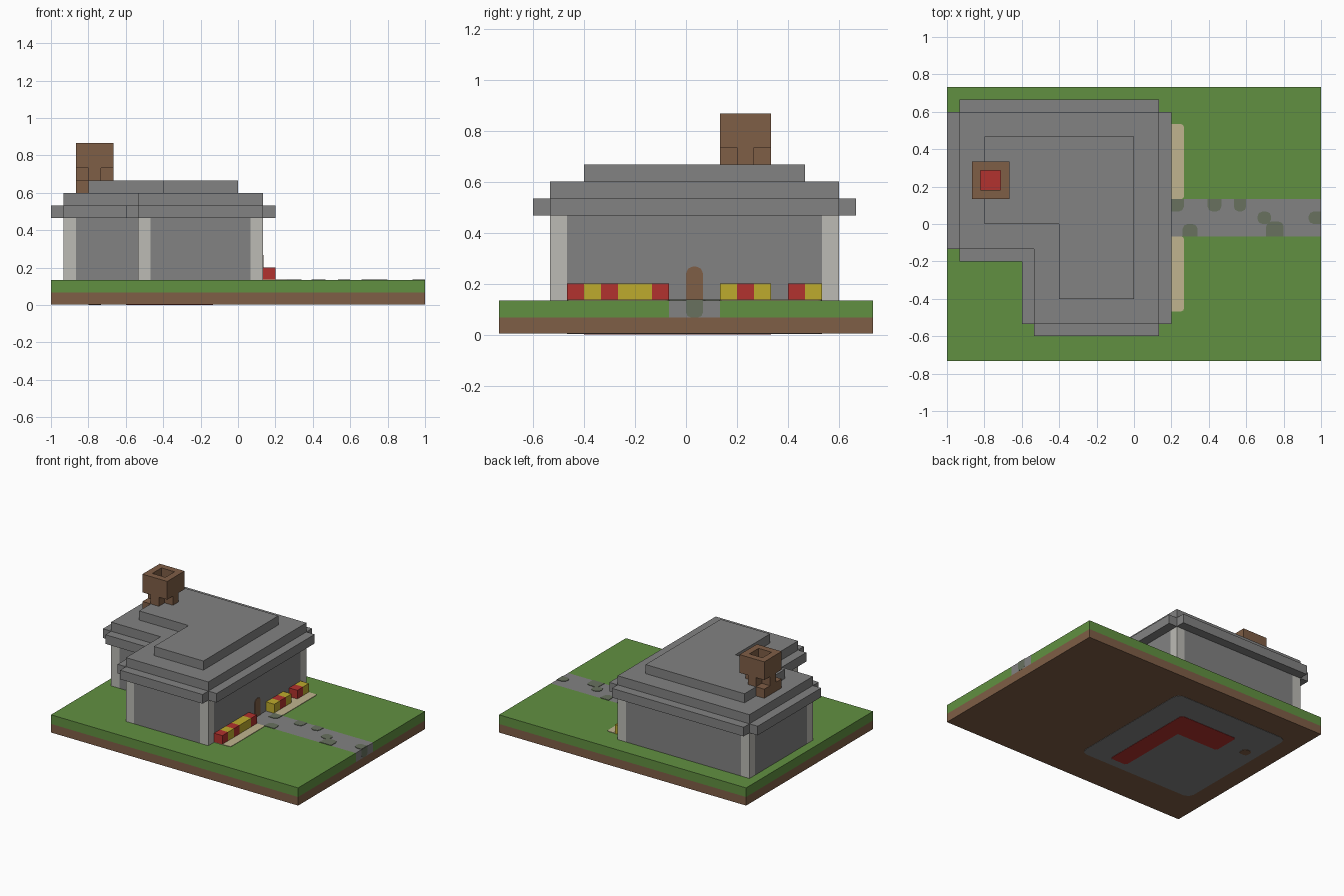
import bpy
import bmesh
from mathutils import Matrix, Vector

if "Cube" in bpy.data.objects:
    bpy.data.objects.remove(bpy.data.objects["Cube"])

U = 1 / 15    # one block
THIN = 0.05   # painted plate thickness, in blocks


def material(name, r, g, b):
    lin = [((c / 255 + 0.055) / 1.055) ** 2.4 for c in (r, g, b)]
    m = bpy.data.materials.new(name)
    m.use_nodes = True
    color = (*lin, 1)
    m.diffuse_color = color
    bsdf = next(n for n in m.node_tree.nodes if n.type == "BSDF_PRINCIPLED")
    bsdf.inputs["Base Color"].default_value = color
    return m


STONE = material("stone grey", 130, 130, 130)
PILLAR = material("pale stone", 188, 187, 181)
GRASS = material("grass green", 97, 144, 65)
EARTH = material("earth brown", 127, 94, 70)
RED = material("flower red", 178, 50, 46)
YELLOW = material("flower yellow", 190, 171, 45)
SOIL = material("sandy soil", 192, 180, 143)
MOSS = material("mossy stone", 104, 113, 95)


def finish(name, bm, *mats):
    bmesh.ops.recalc_face_normals(bm, faces=bm.faces)
    bmesh.ops.scale(bm, vec=(U, U, U), verts=bm.verts)
    me = bpy.data.meshes.new(name)
    bm.to_mesh(me)
    bm.free()
    for m in mats:
        me.materials.append(m)
    ob = bpy.data.objects.new(name, me)
    bpy.context.collection.objects.link(ob)
    return ob


def add_box(bm, x, y, z):
    size = Vector((x[1] - x[0], y[1] - y[0], z[1] - z[0]))
    mid = Vector((sum(x), sum(y), sum(z))) / 2
    bmesh.ops.create_cube(bm, size=1, matrix=Matrix.Translation(mid) @ Matrix.Diagonal((*size, 1)))


def boxes(name, mat, *ranges):
    bm = bmesh.new()
    for r in ranges:
        add_box(bm, *r)
    return finish(name, bm, mat)


def prism(name, mat, pts, z0, z1, turn=None):
    bm = bmesh.new()
    face = bm.faces.new([bm.verts.new((p[0], p[1], z0)) for p in pts])
    top = bmesh.ops.extrude_face_region(bm, geom=[face])["geom"]
    bmesh.ops.translate(bm, vec=(0, 0, z1 - z0), verts=[v for v in top if isinstance(v, bmesh.types.BMVert)])
    if turn:
        bmesh.ops.transform(bm, matrix=turn, verts=bm.verts)
    return finish(name, bm, mat)


def l_shape(x0, x1, y0, y1, xn, yn, cut=0):
    """L outline with the front-left corner missing; cut steps out each convex corner."""
    pts = []
    # corner position, direction towards the previous and the next corner
    for x, y, sx, sy, along_x in ((xn, y0, 1, 1, False), (x1, y0, -1, 1, True),
                                  (x1, y1, -1, -1, False), (x0, y1, 1, -1, True),
                                  (x0, yn, 1, 1, False)):
        if cut:
            a, b = (x + sx * cut, y), (x, y + sy * cut)
            first, last = (a, b) if along_x else (b, a)
            pts += [first, (x + sx * cut, y + sy * cut), last]
        else:
            pts.append((x, y))
    return pts + [(xn, yn)]


def rounded(x0, x1, y0, y1, r, square=""):
    """Rectangle with chamfer-rounded corners, except beside the sides named in square."""
    pts = []
    for x, y, sx, sy, sides in ((x0, y0, 1, 1, "lb"), (x1, y0, -1, 1, "br"),
                                (x1, y1, -1, -1, "rt"), (x0, y1, 1, -1, "tl")):
        if set(sides) & set(square):
            pts.append((x, y))
            continue
        arc = [(x, y + sy * r), (x + sx * r * .3, y + sy * r * .3), (x + sx * r, y)]
        pts += arc if sx == sy else arc[::-1]
    return pts


# Ground: earth, grass, path
boxes("earth_slab", EARTH, ((-15, 15), (-11, 11), (.06, 1)))
boxes("grass_layer", GRASS, ((-15, 15), (-11, -1), (1, 2)),
      ((-15, 15), (2, 11), (1, 2)), ((-15, 2), (-1, 2), (1, 2)))
boxes("stone_path", STONE, ((2, 15), (-1, 2), (1, 2)))

# Mossy patches on the path
patches = [(3, 4, 1, 2, "lt"), (3.9, 5.1, -1, 0, "b"), (5.9, 7, 1, 2, "t"),
           (8, 9, 1, 2, "t"), (9.9, 11, 0, 1, ""), (10.6, 12, -1, .2, "b"),
           (14, 15, 0, 1, "r")]
for x0, x1, y0, y1, sq in patches:
    prism("path_moss", MOSS, rounded(x0, x1, y0, y1, .4, sq), 2, 2 + THIN)

# Upright plates: outline is (y, z), pushed along x
UPRIGHT = Matrix(((0, 0, 1, 0), (1, 0, 0, 0), (0, 1, 0, 0), (0, 0, 0, 1)))
prism("path_edge_moss", MOSS, rounded(0, 1, 1, 2, .3, "t"), 14.96, 15, UPRIGHT).location.x = .001
prism("door", EARTH, rounded(0, 1, 2, 4, .4, "b"), 2, 2 + THIN, UPRIGHT)

# Underside: house floor, rug and hearth
prism("floor_underside", STONE, rounded(-13, 1, -7, 8, .7), .03, .06)
prism("rug_underside", RED, l_shape(-9, -2, -6, 5, -4, 2, .15), 0, .03)
prism("hearth_underside", EARTH, rounded(-12, -11, 3, 4, .3), 0, .03)

# House: walls, corner pillars, stepped roof
prism("walls", STONE, l_shape(-14, 2, -8, 9, -8, -2, 1), 2, 7)
for x, y in ((-14, 8), (-14, -2), (-8, -8), (1, -8), (1, 8)):
    boxes("corner_pillar", PILLAR, ((x, x + 1), (y, y + 1), (2, 7)))
prism("roof_eave", STONE, l_shape(-15, 3, -9, 10, -9, -3, 1), 7, 8)
prism("roof_middle", STONE, l_shape(-14, 2, -8, 9, -8, -2), 8, 9)
prism("roof_top", STONE, l_shape(-12, 0, -6, 7, -6, 0), 9, 10)

# Chimney: foot, cross-shaped neck, hollow cap with embers
boxes("chimney_foot", EARTH, ((-13, -12), (2, 5), (9, 10)))
boxes("chimney_neck", EARTH, ((-13, -10), (3, 4), (10, 11)), ((-12, -11), (2, 5), (10, 11)))
bm = bmesh.new()
add_box(bm, (-13, -10), (2, 5), (11, 13))
top = max(bm.faces, key=lambda f: f.calc_center_median().z)
bmesh.ops.inset_region(bm, faces=[top], thickness=1)
hole = bmesh.ops.extrude_face_region(bm, geom=[top])["geom"]
bmesh.ops.delete(bm, geom=[f for f in [top] if f.is_valid], context="FACES_ONLY")
bmesh.ops.translate(bm, vec=(0, 0, -1.9), verts=[v for v in hole if isinstance(v, bmesh.types.BMVert)])
for f in hole:
    if isinstance(f, bmesh.types.BMFace):
        f.material_index = 1
finish("chimney_cap", bm, EARTH, RED)

# Flower beds with blocks of flowers
for y0, row in ((-7, "RYRYYR"), (2, "YRY.RY")):
    prism("flower_bed", SOIL, rounded(2, 4, y0, y0 + 6, .2, "l"), 2, 2 + THIN)
    for i, c in enumerate(row):
        if c != ".":
            boxes("flowers", RED if c == "R" else YELLOW, ((2, 3), (y0 + i, y0 + i + 1), (2, 3)))
